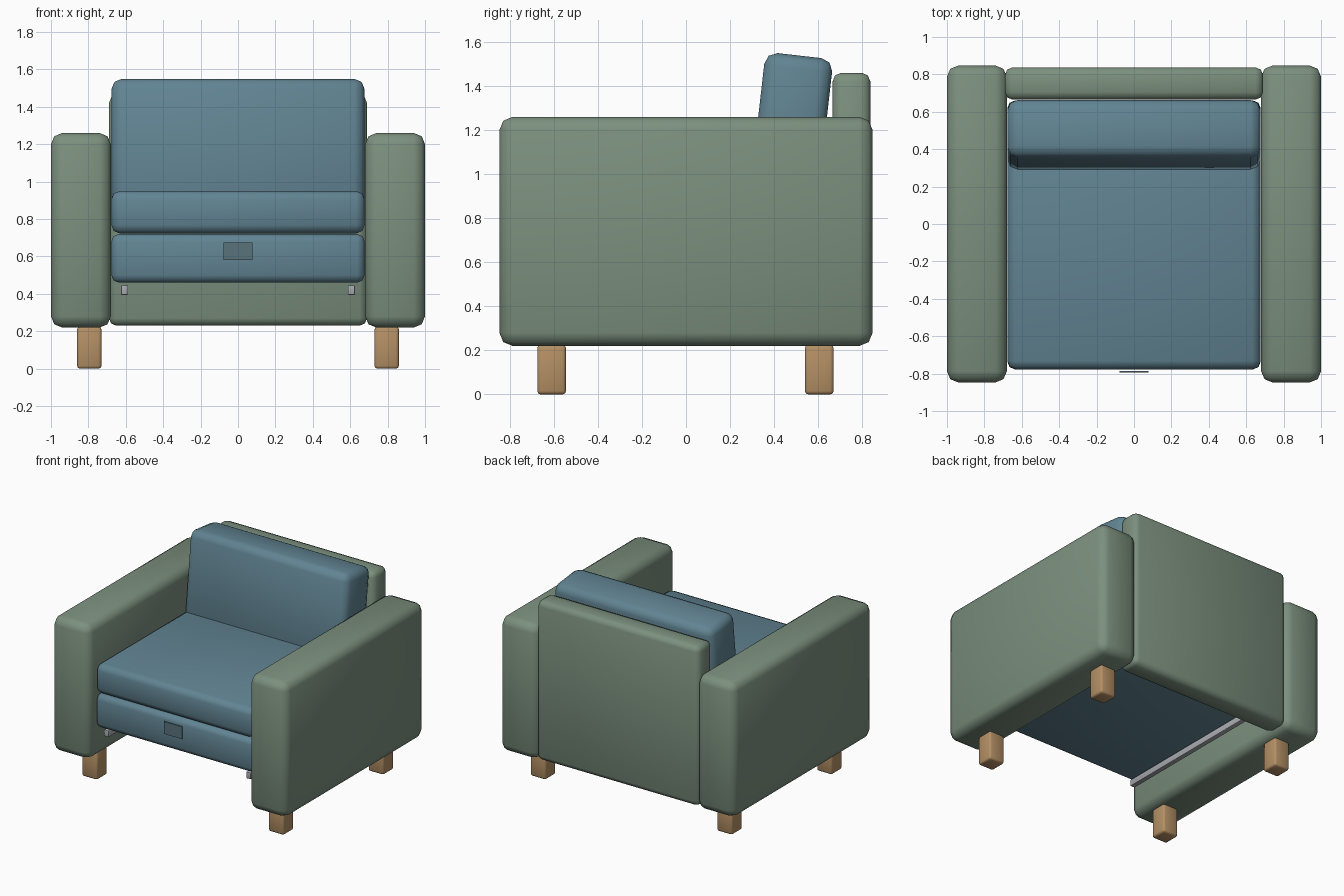
import bpy, math

if "Cube" in bpy.data.objects:
    bpy.data.objects.remove(bpy.data.objects["Cube"])


def material(name, rgb):
    m = bpy.data.materials.new(name)
    m.diffuse_color = (*rgb, 1)
    m.use_nodes = True
    m.node_tree.nodes["Principled BSDF"].inputs["Base Color"].default_value = m.diffuse_color
    return m


green = material("green_fabric", (0.20, 0.28, 0.21))
blue = material("blue_fabric", (0.12, 0.23, 0.29))
wood = material("wood", (0.46, 0.28, 0.13))
metal = material("metal", (0.40, 0.41, 0.44))
dark = material("handle_grey", (0.10, 0.17, 0.20))


def block(name, lo, hi, mat, bevel=0.0, segments=2, tilt=0.0):
    """Rounded box between two corners, optionally tilted about x."""
    centre = [(a + b) / 2 for a, b in zip(lo, hi)]
    bpy.ops.mesh.primitive_cube_add(size=1, location=centre)
    ob = bpy.context.object
    ob.name = name
    ob.scale = [b - a for a, b in zip(lo, hi)]
    bpy.ops.object.transform_apply(location=False, rotation=False, scale=True)
    ob.data.materials.append(mat)
    if bevel:
        mod = ob.modifiers.new("bevel", 'BEVEL')
        mod.width = bevel
        mod.segments = segments
        bpy.ops.object.modifier_apply(modifier=mod.name)
        bpy.ops.object.shade_smooth_by_angle(angle=math.radians(50))
    ob.rotation_euler.x = tilt
    return ob


# Mirrored parts: arms, legs and slide rails
for side, s in (("left", -1), ("right", 1)):
    def pair(name, x0, x1, y0, y1, z0, z1, mat, bevel):
        xs = sorted((s * x0, s * x1))
        block(f"{side}_{name}", (xs[0], y0, z0), (xs[1], y1, z1), mat, bevel)

    pair("arm", 0.68, 1.0, -0.847, 0.847, 0.22, 1.26, green, 0.06)
    pair("front_leg", 0.73, 0.86, -0.675, -0.545, 0.0, 0.225, wood, 0.015)
    pair("back_leg", 0.73, 0.86, 0.54, 0.67, 0.0, 0.225, wood, 0.015)
    pair("slide_rail", 0.587, 0.625, -0.74, 0.66, 0.395, 0.445, metal, 0.004)

# Back panel
block("back_panel", (-0.69, 0.665, 0.23), (0.69, 0.837, 1.46), green, 0.04)

# Lower pull-out base and seat cushion
block("pull_out_base", (-0.677, -0.777, 0.46), (0.677, 0.66, 0.72), blue, 0.04)
block("seat_cushion", (-0.677, -0.777, 0.723), (0.677, 0.66, 0.95), blue, 0.045)

# Leaning back cushion
block("back_cushion", (-0.677, 0.322, 0.86), (0.677, 0.632, 1.54), blue, 0.055,
      tilt=math.radians(-6.5))

# Pull handle plate on the base
block("pull_handle", (-0.077, -0.794, 0.58), (0.077, -0.786, 0.675), dark)
